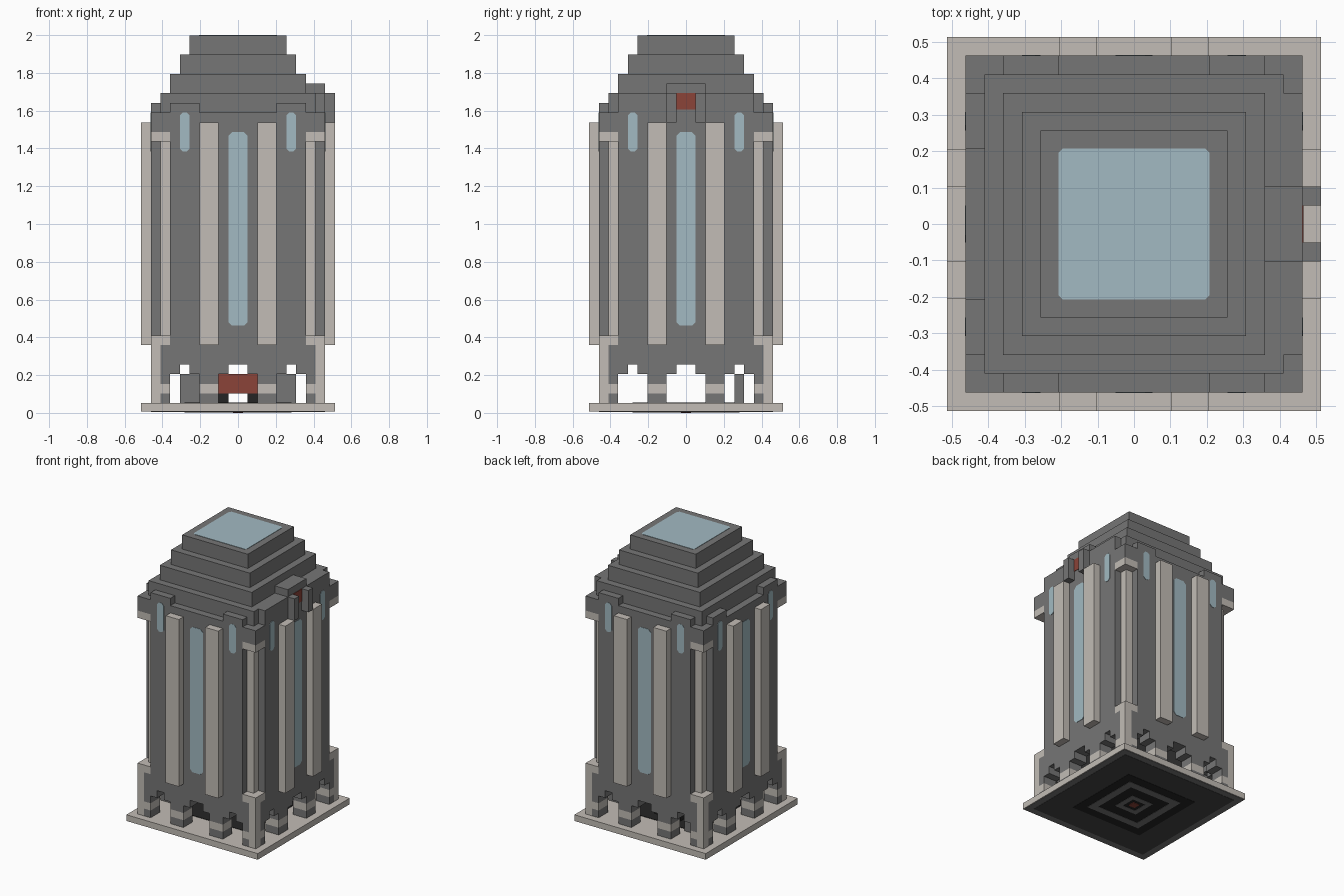
import bpy
import bmesh
from math import pi
from mathutils import Matrix, Vector

U = 2 / 39  # one building block

if "Cube" in bpy.data.objects:
    bpy.data.objects.remove(bpy.data.objects["Cube"], do_unlink=True)


def material(name, rgb):
    m = bpy.data.materials.new(name)
    m.use_nodes = True
    m.diffuse_color = (*rgb, 1)
    node = m.node_tree.nodes["Principled BSDF"]
    node.inputs["Base Color"].default_value = (*rgb, 1)
    node.inputs["Roughness"].default_value = 0.9
    return m


GREY = material("stone grey", (0.18, 0.18, 0.18))
PALE = material("pale stone", (0.54, 0.505, 0.465))
GLASS = material("blue glass", (0.36, 0.49, 0.54))
RED = material("brick red", (0.26, 0.057, 0.04))
BLACK = material("black", (0.018, 0.018, 0.018))
CHARCOAL = material("charcoal", (0.06, 0.06, 0.06))


def add_box(bm, x, y, z):
    lo, hi = Vector((x[0], y[0], z[0])), Vector((x[1], y[1], z[1]))
    size = Matrix.Diagonal((*(hi - lo), 1))
    bmesh.ops.create_cube(bm, size=1, matrix=Matrix.Translation((lo + hi) / 2) @ size)


def add_plate(bm, cx, cz, w, h, cut, matrix):
    """Thin plate with clipped corners, facing -y at y = 0."""
    a, b = w / 2, h / 2
    pts = [(a - cut, -b), (a, cut - b), (a, b - cut), (a - cut, b),
           (cut - a, b), (-a, b - cut), (-a, cut - b), (cut - a, -b)]
    face = bm.faces.new([bm.verts.new(matrix @ Vector((cx + p, 0, cz + q))) for p, q in pts])
    out = bmesh.ops.extrude_face_region(bm, geom=[face])["geom"]
    move = matrix.to_3x3() @ Vector((0, -0.05, 0))
    bmesh.ops.translate(bm, verts=[v for v in out if isinstance(v, bmesh.types.BMVert)], vec=move)


def finish(bm, name, mat, turns=1):
    """Scale to size, repeat around the tower and create the object."""
    source = list(bm.verts) + list(bm.edges) + list(bm.faces)
    for k in range(1, turns):
        copy = bmesh.ops.duplicate(bm, geom=source)["geom"]
        bmesh.ops.rotate(bm, verts=[v for v in copy if isinstance(v, bmesh.types.BMVert)],
                         cent=(0, 0, 0), matrix=Matrix.Rotation(k * pi / 2, 3, "Z"))
    bmesh.ops.scale(bm, vec=(U, U, U), verts=bm.verts)
    bmesh.ops.recalc_face_normals(bm, faces=bm.faces)
    mesh = bpy.data.meshes.new(name)
    bm.to_mesh(mesh)
    bm.free()
    mesh.materials.append(mat)
    bpy.context.collection.objects.link(bpy.data.objects.new(name, mesh))


def part(name, mat, boxes, turns=1):
    bm = bmesh.new()
    for b in boxes:
        add_box(bm, *b)
    finish(bm, name, mat, turns)


def sq(r):
    return (-r, r), (-r, r)


def both(x, y, z):
    return [(x, y, z), ((-x[1], -x[0]), y, z)]


def frame(r, w, z):
    return [((-r, r), (r - w, r), z), ((-r, r), (-r, w - r), z),
            ((r - w, r), (w - r, r - w), z), ((-r, w - r), (w - r, r - w), z)]


# Plinth with the painted underside
part("plinth", PALE, [(*sq(10), (0.15, 1))])
part("underside_rim", GREY, [(*sq(9.9), (0.12, 0.2))])
part("underside_field", CHARCOAL, [(*sq(9), (0.09, 0.2))])
part("underside_black_ring", BLACK, [(*sq(5.5), (0.06, 0.2))])
part("underside_path", GREY, frame(4.2, 1, (0.03, 0.2)) + frame(1.7, 0.7, (0.03, 0.2)))
part("underside_dot", RED, [(*sq(0.5), (0, 0.2))])
part("inner_floor", BLACK, [(*sq(5.5), (1, 1.05))])

# Open ground floor: stepped openings between banded legs
wall = (-9, -7)
part("arcade", GREY,
     [((-8, 8), wall, (5, 7))]
     + both((1, 5), wall, (4, 5)) + both((6, 8), wall, (4, 5))
     + [b for leg in ((2, 4), (7, 8)) for z in ((1, 2), (3, 4)) for b in both(leg, wall, z)], 4)
part("leg_bands", PALE, both((2, 4), wall, (2, 3)) + both((7, 8), wall, (2, 3)), 4)
part("inner_pillars", GREY, both((4, 6), (5, 6), (1, 4)))
part("red_counter", RED, [((-2, 2), (2, 4), (2, 4))])
part("counter_feet", BLACK, both((1, 2), (2, 4), (1, 2)))

# Main shaft with recessed corners
part("shaft", GREY, [((-9, 9), (-7, 7), (7, 31)),
                     ((-7, 7), (-9, -7), (7, 31)), ((-7, 7), (7, 9), (7, 31))])
part("pilasters", PALE, both((2, 4), (-10, -9), (7, 30)), 4)
part("corner_posts", PALE, [((8, 9), (-9, -8), (1, 7)), ((7, 9), (-9, -7), (7, 8)),
                            ((7, 8), (-8, -7), (8, 28)), ((7, 9), (-9, -7), (28, 29))], 4)
part("corner_caps", GREY, [((7, 9), (-9, -7), (29, 31))], 4)

# Windows
bm = bmesh.new()
front = Matrix.Translation((0, -9, 0))
add_plate(bm, 0, 19, 2, 20, 0.4, front)
for s in (-1, 1):
    add_plate(bm, s * 5.5, 29, 1, 4, 0.3, front)
finish(bm, "windows", GLASS, 4)

# Parapet and stepped roof
part("parapet_blocks", GREY, both((4, 7), (-9, -8), (31, 32)), 4)
part("roof_steps", GREY, [(*sq(8), (31, 33)), (*sq(7), (33, 35)),
                          (*sq(6), (35, 37)), (*sq(5), (37, 38.95))])
bm = bmesh.new()
add_plate(bm, 0, 0, 8.1, 8.1, 0.25, Matrix.Translation((0, 0, 38.95)) @ Matrix.Rotation(-pi / 2, 4, "X"))
finish(bm, "skylight", GLASS)

# Balcony hood on the +x side
part("side_parapet", GREY, [((8, 9), (-7, 7), (31, 33))])
part("hood", GREY, [((7, 9), (-2, 2), (33, 34)),
                    ((9, 10), (1, 2), (30, 33)), ((9, 10), (-2, -1), (30, 33))])
part("hood_panel", RED, [((8.9, 9.06), (-1, 1), (31.3, 33))])
